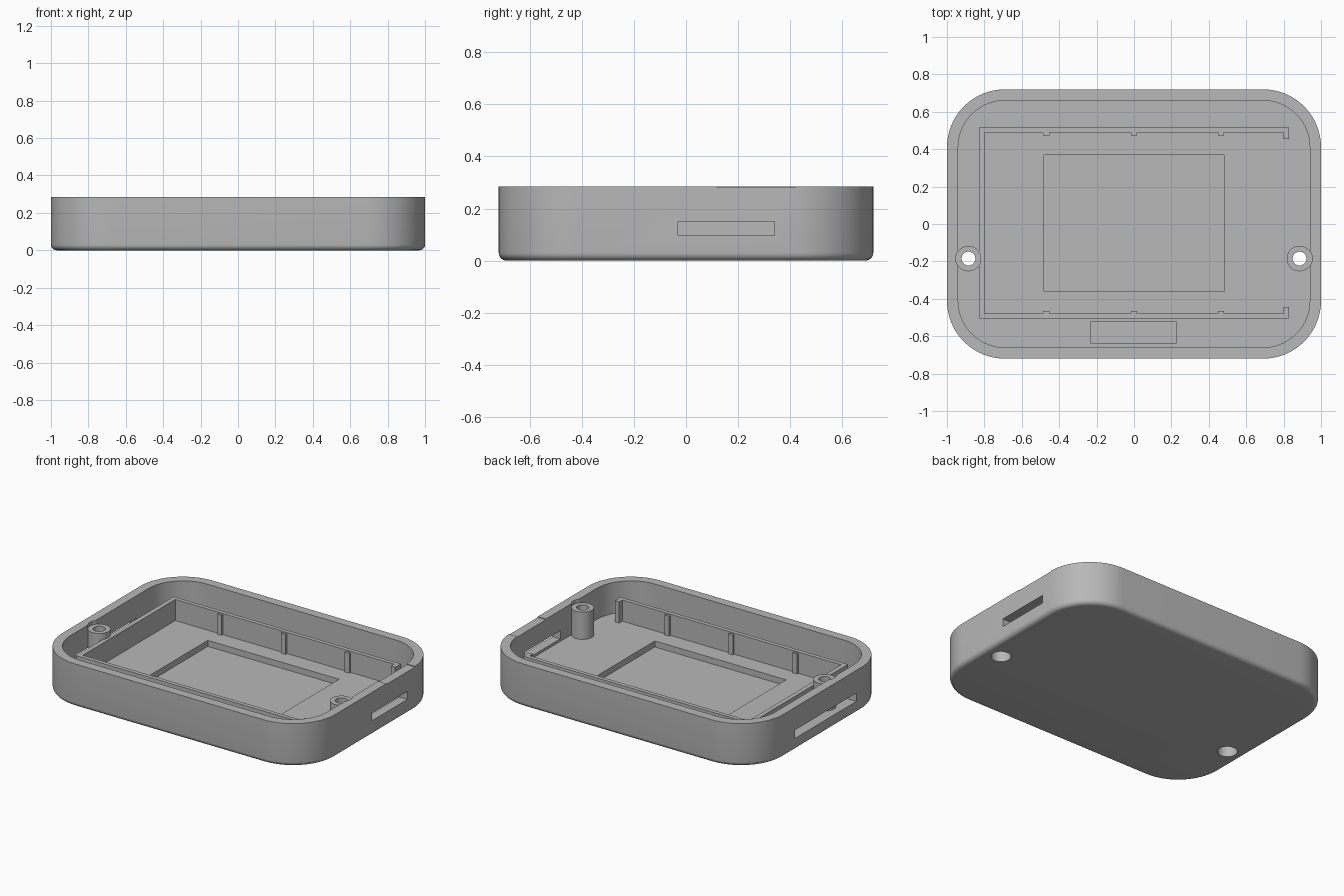
import bpy, bmesh, math
from mathutils import Matrix

cube = bpy.data.objects.get("Cube")
if cube:
    bpy.data.objects.remove(cube, do_unlink=True)

HALF_X, HALF_Y, HEIGHT = 1.0, 0.72, 0.285
CORNER, WALL, FLOOR, FILLET = 0.31, 0.06, 0.08, 0.03
FRAME_TOP, POST_TOP, POST_R = 0.22, 0.26, 0.068

grey = bpy.data.materials.new("grey plastic")
grey.use_nodes = True
grey.diffuse_color = (0.48, 0.48, 0.48, 1)
grey.node_tree.nodes["Principled BSDF"].inputs["Base Color"].default_value = (0.48, 0.48, 0.48, 1)


def make_object(name, bm):
    bmesh.ops.recalc_face_normals(bm, faces=bm.faces[:])
    mesh = bpy.data.meshes.new(name)
    bm.to_mesh(mesh)
    bm.free()
    mesh.materials.append(grey)
    obj = bpy.data.objects.new(name, mesh)
    bpy.context.collection.objects.link(obj)
    return obj


def add_box(bm, x0, x1, y0, y1, z0, z1):
    mat = Matrix.Translation(((x0 + x1) / 2, (y0 + y1) / 2, (z0 + z1) / 2))
    mat = mat @ Matrix.Diagonal((x1 - x0, y1 - y0, z1 - z0, 1))
    bmesh.ops.create_cube(bm, size=1, matrix=mat)


def box(name, *bounds):
    bm = bmesh.new()
    add_box(bm, *bounds)
    return make_object(name, bm)


def cylinder(name, x, y, radius, z0, z1):
    bm = bmesh.new()
    bmesh.ops.create_cone(bm, cap_ends=True, segments=48, radius1=radius, radius2=radius,
                          depth=z1 - z0, matrix=Matrix.Translation((x, y, (z0 + z1) / 2)))
    return make_object(name, bm)


def ring(bm, inset, z, steps=16):
    """Rounded rectangle of vertices, inset from the outer outline."""
    radius = CORNER - inset
    verts = []
    for k, (sx, sy) in enumerate([(1, 1), (-1, 1), (-1, -1), (1, -1)]):
        for i in range(steps + 1):
            a = math.pi / 2 * (k + i / steps)
            verts.append(bm.verts.new((sx * (HALF_X - CORNER) + radius * math.cos(a),
                                       sy * (HALF_Y - CORNER) + radius * math.sin(a), z)))
    return verts


def cut(obj, cutters):
    bpy.context.view_layer.objects.active = obj
    for cutter in cutters:
        mod = obj.modifiers.new("cut", "BOOLEAN")
        mod.operation, mod.solver, mod.object = "DIFFERENCE", "EXACT", cutter
        bpy.ops.object.modifier_apply(modifier=mod.name)


def smooth(obj):
    bpy.ops.object.select_all(action="DESELECT")
    obj.select_set(True)
    bpy.context.view_layer.objects.active = obj
    bpy.ops.object.shade_smooth_by_angle(angle=math.radians(30))


# Tray shell: rounded rectangle swept up the outside, over the rim and down to the floor
bm = bmesh.new()
profile = []
for i in range(7):
    a = math.pi / 2 * i / 6
    profile.append((FILLET * (1 - math.sin(a)), FILLET * (1 - math.cos(a))))
profile += [(0, HEIGHT), (WALL, HEIGHT), (WALL, FLOOR)]
rings = [ring(bm, inset, z) for inset, z in profile]
for low, high in zip(rings, rings[1:]):
    for i in range(len(low)):
        j = (i + 1) % len(low)
        bm.faces.new((low[i], low[j], high[j], high[i]))
bm.faces.new(rings[0])
bm.faces.new(rings[-1])
shell = make_object("tray_shell", bm)

# Screw posts with their stepped holes
posts, holes, reliefs = [], [], []
for side, x in (("right", -0.885), ("left", 0.885)):
    y = -0.185
    posts.append(cylinder(side + "_screw_post", x, y, POST_R, FLOOR - 0.01, POST_TOP))
    holes.append(cylinder(side + "_hole_cutter", x, y, 0.037, -0.1, 0.4))
    holes.append(cylinder(side + "_head_cutter", x, y, 0.06, -0.1, 0.1))
    reliefs.append(cylinder(side + "_relief_cutter", x, y, POST_R, POST_TOP, 0.4))

# Floor recesses, side slots and the shallow rim notch
openings = [
    box("screen_cutter", -0.48, 0.48, -0.36, 0.37, 0.04, 0.2),
    box("front_recess_cutter", -0.23, 0.225, -0.64, -0.52, 0.04, 0.2),
    box("left_slot_cutter", 0.9, 1.1, -0.03, 0.34, 0.097, 0.15),
    box("right_slot_cutter", -1.1, -0.9, -0.35, 0.29, 0.08, 0.135),
    box("notch_cutter", 0.9, 1.1, 0.12, 0.42, HEIGHT - 0.005, 0.4),
]
cut(shell, openings + reliefs + holes)
for i, post in enumerate(posts):
    cut(post, holes[2 * i:2 * i + 2])
for cutter in openings + reliefs + holes:
    bpy.data.objects.remove(cutter, do_unlink=True)

# Board frame: C-shaped wall, open on one end with short return lips
outline = [(0.83, 0.455), (0.83, 0.515), (-0.83, 0.515), (-0.83, -0.505), (0.83, -0.505),
           (0.83, -0.445), (0.8, -0.445), (0.8, -0.478), (-0.8, -0.478), (-0.8, 0.488),
           (0.8, 0.488), (0.8, 0.455)]
bm = bmesh.new()
face = bm.faces.new([bm.verts.new((x, y, FLOOR - 0.01)) for x, y in outline])
top = bmesh.ops.extrude_face_region(bm, geom=[face])["geom"]
bmesh.ops.translate(bm, vec=(0, 0, FRAME_TOP - FLOOR + 0.01),
                    verts=[v for v in top if isinstance(v, bmesh.types.BMVert)])
make_object("board_frame", bm)

# Small guide ribs on the long frame walls
bm = bmesh.new()
for x in (-0.47, 0, 0.465):
    for y0, y1 in ((0.474, 0.495), (-0.485, -0.464)):
        add_box(bm, x - 0.017, x + 0.017, y0, y1, FLOOR - 0.01, FRAME_TOP - 0.008)
make_object("guide_ribs", bm)

for obj in [shell] + posts:
    smooth(obj)
